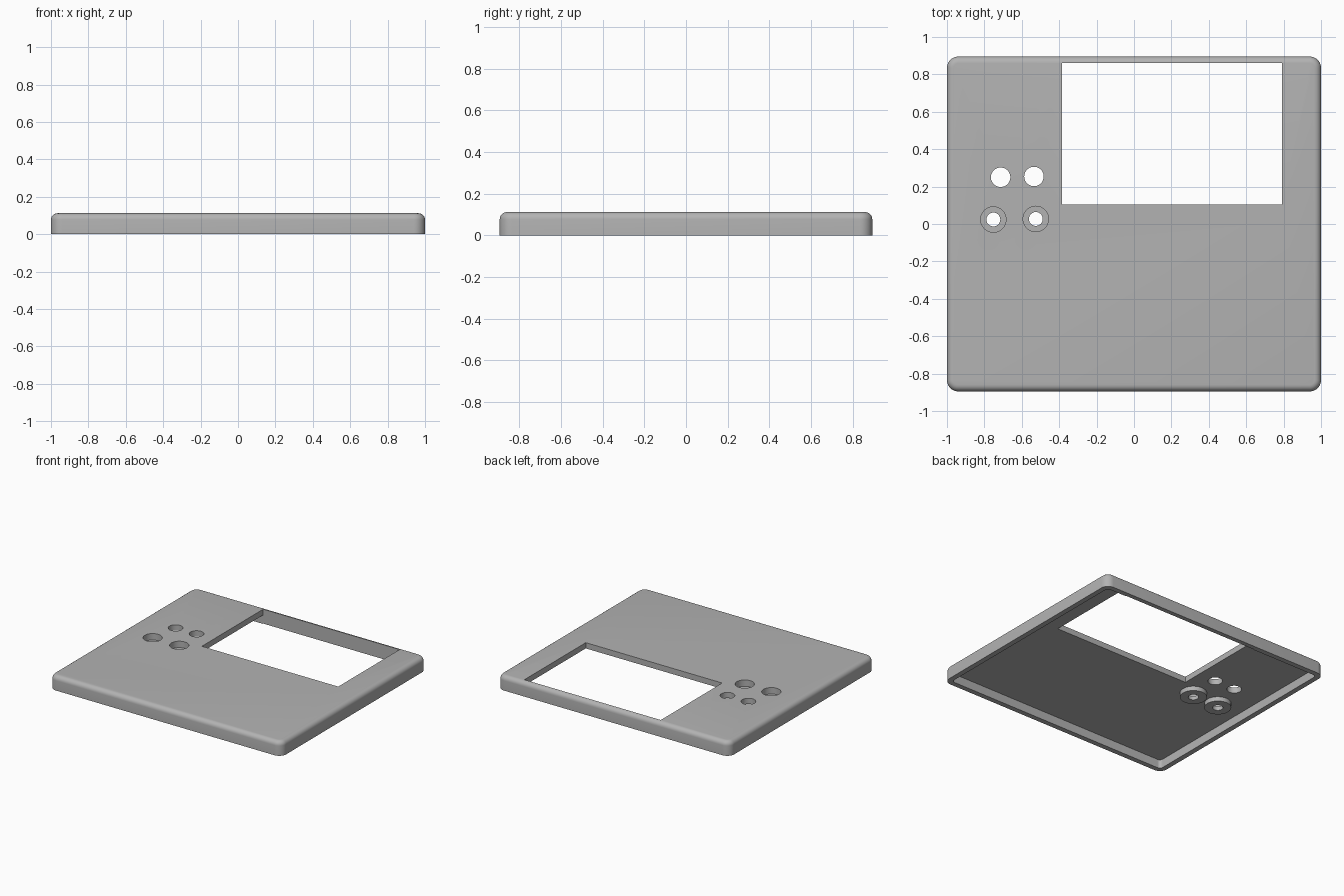
import bpy, bmesh
from mathutils import Matrix, Vector

old = bpy.data.objects.get("Cube")
if old:
    bpy.data.objects.remove(old, do_unlink=True)

grey = bpy.data.materials.new("plain grey")
grey.use_nodes = True
colour = (0.45, 0.45, 0.45, 1)
grey.diffuse_color = colour
grey.node_tree.nodes["Principled BSDF"].inputs["Base Color"].default_value = colour

WIDTH, DEPTH, HEIGHT = 2.0, 1.79, 0.112
WALL, PLATE = 0.04, 0.045
UNDERSIDE = HEIGHT - PLATE


def finish(bm, name):
    bmesh.ops.recalc_face_normals(bm, faces=bm.faces)
    mesh = bpy.data.meshes.new(name)
    bm.to_mesh(mesh)
    bm.free()
    mesh.materials.append(grey)
    obj = bpy.data.objects.new(name, mesh)
    bpy.context.collection.objects.link(obj)
    return obj


def slab(name, x0, x1, y0, y1, z0, z1, corner=0, top=0):
    """Box with rounded vertical corners and a rounded top edge."""
    bm = bmesh.new()
    size = Vector((x1 - x0, y1 - y0, z1 - z0))
    centre = Vector((x0 + x1, y0 + y1, z0 + z1)) / 2
    bmesh.ops.create_cube(bm, size=1, matrix=Matrix.Translation(centre) @ Matrix.Diagonal((*size, 1)))
    if corner:
        uprights = [e for e in bm.edges if abs(e.verts[0].co.z - e.verts[1].co.z) > 0.01]
        bmesh.ops.bevel(bm, geom=uprights, offset=corner, segments=8, profile=0.5, affect='EDGES')
    if top:
        rim = [e for e in bm.edges if all(v.co.z > z1 - 0.001 for v in e.verts)]
        bmesh.ops.bevel(bm, geom=rim, offset=top, segments=6, profile=0.5, affect='EDGES')
    return finish(bm, name)


def cylinder(name, x, y, radius, z0, z1):
    bm = bmesh.new()
    bmesh.ops.create_cone(bm, cap_ends=True, segments=48, radius1=radius, radius2=radius,
                          depth=z1 - z0, matrix=Matrix.Translation((x, y, (z0 + z1) / 2)))
    return finish(bm, name)


def combine(target, tool, operation):
    """Apply a boolean and discard the tool."""
    mod = target.modifiers.new(operation.lower(), 'BOOLEAN')
    mod.operation, mod.object, mod.solver = operation, tool, 'EXACT'
    bpy.context.view_layer.objects.active = target
    bpy.ops.object.modifier_apply(modifier=mod.name)
    bpy.data.objects.remove(tool, do_unlink=True)


# Hollow shell, open underneath
hx, hy = WIDTH / 2, DEPTH / 2
case = slab("case_cover", -hx, hx, -hy, hy, 0, HEIGHT, 0.06, 0.035)
combine(case, slab("cavity", WALL - hx, hx - WALL, WALL - hy, hy - WALL,
                   -0.1, UNDERSIDE, 0.025), 'DIFFERENCE')

# Display window, shaving the inside of the back wall
combine(case, slab("window", -0.385, 0.79, 0.105, 0.86, -0.1, 0.3), 'DIFFERENCE')

# Plain button holes
for x, y in ((-0.713, 0.25), (-0.535, 0.254)):
    combine(case, cylinder("button_hole", x, y, 0.052, -0.1, 0.3), 'DIFFERENCE')

# Bosses below the plate with counterbored holes
for x, y in ((-0.752, 0.024), (-0.525, 0.027)):
    combine(case, cylinder("boss", x, y, 0.095, UNDERSIDE - 0.035, HEIGHT - 0.02), 'UNION')
    combine(case, cylinder("counterbore", x, y, 0.068, HEIGHT - 0.05, 0.3), 'DIFFERENCE')
    combine(case, cylinder("shaft_hole", x, y, 0.037, -0.1, 0.3), 'DIFFERENCE')

bpy.ops.object.select_all(action='DESELECT')
case.select_set(True)
bpy.context.view_layer.objects.active = case
bpy.ops.object.shade_smooth_by_angle(angle=0.52)
